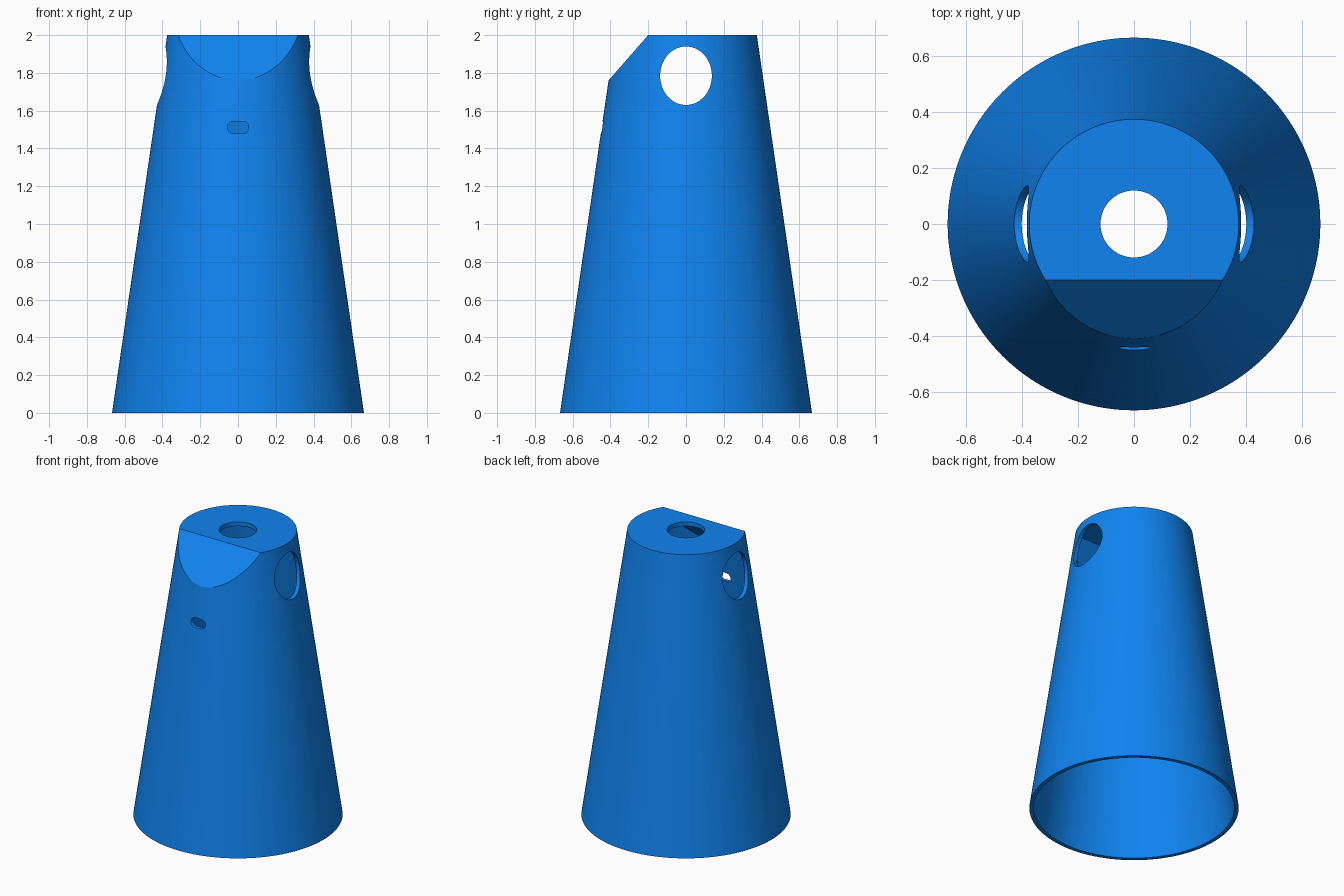
import bpy, bmesh, math
from mathutils import Vector, Matrix

if "Cube" in bpy.data.objects:
    bpy.data.objects.remove(bpy.data.objects["Cube"])

R0, R1, H = 0.667, 0.375, 2.0      # outer base radius, top radius, height
WALL = 0.027
SLOPE = (R0 - R1) / H
SEG = 160
BEVEL_NORMAL = Vector((0, -0.24, 0.21)).normalized()
BEVEL_POINT = Vector((0, -0.2, H))


def finish(name, bm):
    bmesh.ops.recalc_face_normals(bm, faces=bm.faces)
    mesh = bpy.data.meshes.new(name)
    bm.to_mesh(mesh)
    bm.free()
    ob = bpy.data.objects.new(name, mesh)
    bpy.context.collection.objects.link(ob)
    return ob


def bevelled_cone(name, z0, z1, inset):
    """Tapered solid with its front top corner sliced off."""
    bm = bmesh.new()
    bmesh.ops.create_cone(bm, cap_ends=True, segments=SEG,
                          radius1=R0 - inset - SLOPE * z0,
                          radius2=R0 - inset - SLOPE * z1, depth=z1 - z0,
                          matrix=Matrix.Translation((0, 0, (z0 + z1) / 2)))
    cut = bmesh.ops.bisect_plane(bm, geom=bm.verts[:] + bm.edges[:] + bm.faces[:],
                                 plane_co=BEVEL_POINT - BEVEL_NORMAL * inset,
                                 plane_no=BEVEL_NORMAL, clear_outer=True)
    edges = [e for e in cut["geom_cut"] if isinstance(e, bmesh.types.BMEdge)]
    bmesh.ops.holes_fill(bm, edges=edges, sides=0)
    return finish(name, bm)


def prism(name, outline, direction):
    """Extrude a closed outline of points along a direction."""
    bm = bmesh.new()
    face = bm.faces.new([bm.verts.new(p) for p in outline])
    ext = bmesh.ops.extrude_face_region(bm, geom=[face])
    verts = [v for v in ext["geom"] if isinstance(v, bmesh.types.BMVert)]
    bmesh.ops.translate(bm, verts=verts, vec=direction)
    if not face.is_valid or len([f for f in bm.faces if len(f.verts) > 4]) < 2:
        bmesh.ops.holes_fill(bm, edges=bm.edges[:], sides=0)
    return finish(name, bm)


def ring(n, offset=0.0):
    return [(math.cos(a), math.sin(a))
            for a in (2 * math.pi * (i + offset) / n for i in range(n))]


# Shell and hollow interior
shell = bevelled_cone("cone_shell", 0, H, 0)
cutters = [bevelled_cone("interior_cutter", -0.2, H - 0.03, WALL)]

# Round hole in the top
cutters.append(prism("top_hole_cutter",
                     [(0.12 * c, 0.12 * s, 1.85) for c, s in ring(64)], (0, 0, 0.4)))

# Oval hole straight through both sides
cutters.append(prism("side_hole_cutter",
                     [(-1, 0.137 * c, 1.785 + 0.155 * s) for c, s in ring(64, 0.5)],
                     (2, 0, 0)))

# Small rounded slot in the front wall
cutters.append(prism("front_slot_cutter",
                     [(0.032 * c + math.copysign(0.025, c), -0.7, 1.512 + 0.032 * s)
                      for c, s in ring(32, 0.5)], (0, 0.5, 0)))

for cutter in cutters:
    cutter.hide_render = True
    mod = shell.modifiers.new(cutter.name, 'BOOLEAN')
    mod.operation = 'DIFFERENCE'
    mod.solver = 'EXACT'
    mod.object = cutter

# Bake the cuts and drop the helpers
bpy.context.view_layer.update()
baked = bpy.data.meshes.new_from_object(
    shell.evaluated_get(bpy.context.evaluated_depsgraph_get()))
shell.modifiers.clear()
shell.data = baked
for cutter in cutters:
    bpy.data.objects.remove(cutter)

# Blue finish, smooth cone with crisp cut edges
blue = bpy.data.materials.new("blue")
blue.diffuse_color = (0.005, 0.23, 0.87, 1)
blue.use_nodes = True
blue.node_tree.nodes["Principled BSDF"].inputs["Base Color"].default_value = blue.diffuse_color
shell.data.materials.clear()
shell.data.materials.append(blue)
bpy.context.view_layer.objects.active = shell
shell.select_set(True)
bpy.ops.object.shade_smooth_by_angle(angle=math.radians(25))
